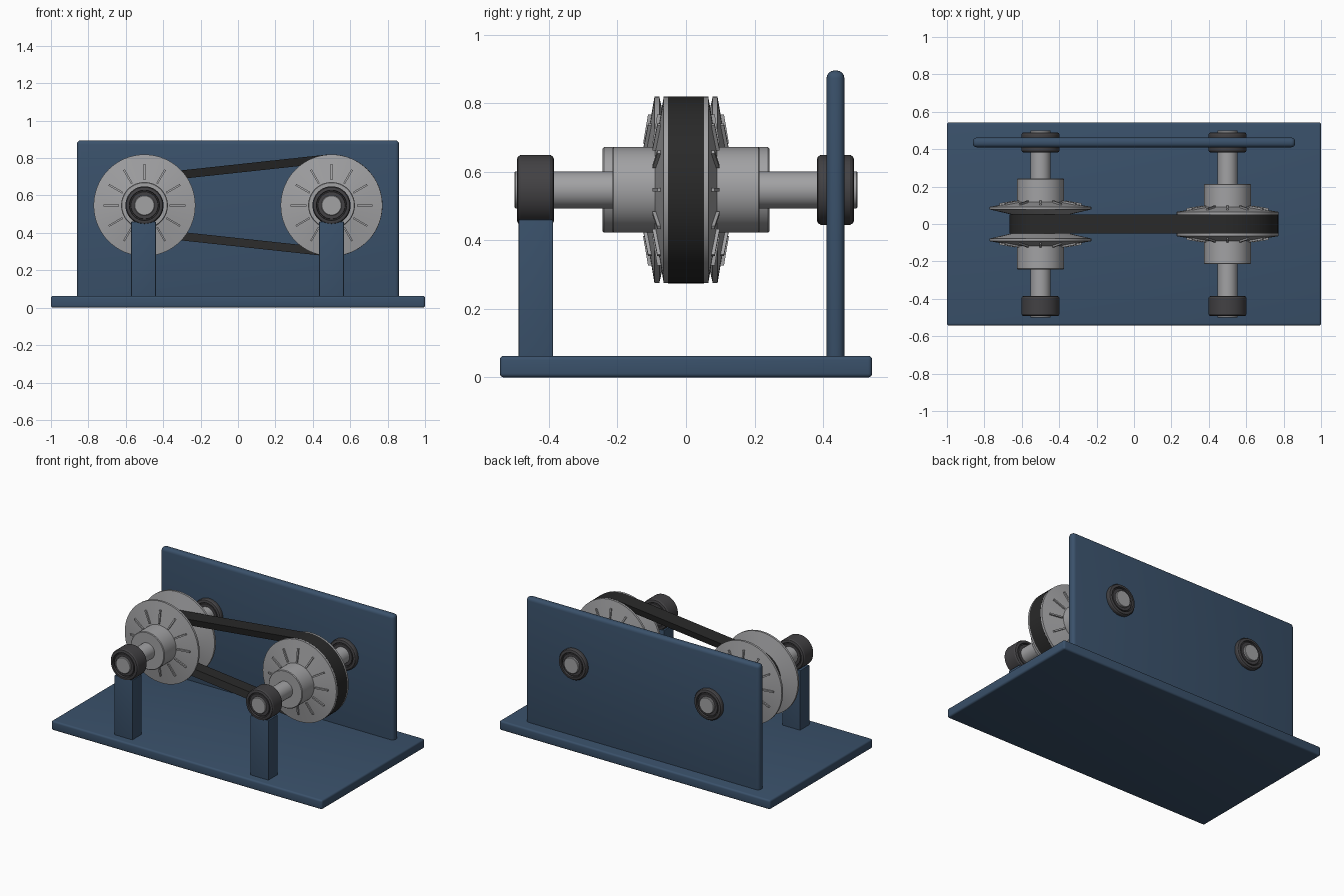
import bpy, bmesh, math
from mathutils import Vector

if "Cube" in bpy.data.objects:
    bpy.data.objects.remove(bpy.data.objects["Cube"])

AXIS_Z = 0.547      # shaft height
RIM = 0.272         # sheave radius
SLOPE = 0.234       # cone slope of the sheave faces


def material(name, rgb):
    m = bpy.data.materials.new(name)
    m.diffuse_color = (*rgb, 1)
    m.use_nodes = True
    m.node_tree.nodes["Principled BSDF"].inputs["Base Color"].default_value = m.diffuse_color
    return m


BLUE = material("frame blue", (0.042, 0.082, 0.145))
STEEL = material("steel grey", (0.36, 0.36, 0.37))
BEARING = material("bearing dark grey", (0.055, 0.053, 0.057))
RUBBER = material("belt black", (0.022, 0.022, 0.022))


def finish(name, bm, mat, angle=30):
    bmesh.ops.recalc_face_normals(bm, faces=bm.faces)
    me = bpy.data.meshes.new(name)
    bm.to_mesh(me)
    bm.free()
    me.materials.append(mat)
    ob = bpy.data.objects.new(name, me)
    bpy.context.collection.objects.link(ob)
    bpy.context.view_layer.objects.active = ob
    for o in bpy.context.selected_objects:
        o.select_set(False)
    ob.select_set(True)
    bpy.ops.object.shade_smooth_by_angle(angle=math.radians(angle))
    return ob


def box(name, lo, hi, bevel, mat):
    bm = bmesh.new()
    bmesh.ops.create_cube(bm, size=1)
    for v in bm.verts:
        v.co = Vector([(a + b) / 2 + (b - a) * c for a, b, c in zip(lo, hi, v.co)])
    if bevel:
        bmesh.ops.bevel(bm, geom=bm.edges[:], offset=bevel, segments=4,
                        profile=0.5, affect='EDGES')
    return finish(name, bm, mat)


def lathe(bm, x, profile, side=1, n=64):
    """Closed (y, radius) loop turned about the shaft axis at x."""
    rings = []
    for i in range(n):
        a = 2 * math.pi * i / n
        rings.append([bm.verts.new((x + r * math.cos(a), side * y, AXIS_Z + r * math.sin(a)))
                      for y, r in profile])
    k = len(profile)
    for i in range(n):
        p, q = rings[i], rings[(i + 1) % n]
        for j in range(k):
            bm.faces.new((p[j], p[(j + 1) % k], q[(j + 1) % k], q[j]))


def sheave(name, x, side, rim_y, hub_y):
    """Conical disc with hub and twelve radial ribs."""
    def back(r):
        return rim_y + 0.014 + (RIM - r) * 0.17
    bm = bmesh.new()
    lathe(bm, x, [(rim_y - SLOPE * (RIM - 0.05), 0.05), (rim_y, RIM),
                  (rim_y + 0.014, RIM), (back(0.125), 0.125),
                  (hub_y - 0.004, 0.125), (hub_y, 0.121), (hub_y, 0.05)], side)
    for i in range(12):
        a = math.pi * i / 6
        u = Vector((math.cos(a), 0, math.sin(a)))
        t = Vector((-math.sin(a), 0, math.cos(a))) * 0.005
        c = Vector((x, 0, AXIS_Z))
        ends = []
        for r in (0.135, 0.22):
            ends.append([bm.verts.new(c + u * r + t * s + Vector((0, side * (back(r) + d), 0)))
                         for s, d in ((-1, -0.005), (1, -0.005), (1, 0.01), (-1, 0.01))])
        p, q = ends
        bm.faces.new(p)
        bm.faces.new(q)
        for j in range(4):
            bm.faces.new((p[j], p[(j + 1) % 4], q[(j + 1) % 4], q[j]))
    finish(name, bm, STEEL)


def bearing(name, x, y, side):
    """Rounded bearing ring with a groove between its races."""
    h = 0.054
    half = [(h - 0.004, 0.045), (h - 0.004, 0.072), (h - 0.012, 0.074),
            (h - 0.012, 0.079), (h, 0.081), (h, 0.09), (h - 0.003, 0.097), (h - 0.011, 0.102)]
    loop = half + [(-a, r) for a, r in reversed(half)]
    bm = bmesh.new()
    lathe(bm, x, [(y + a, r) for a, r in loop], side)
    finish(name, bm, BEARING)


# Frame: base, back plate and two front posts
box("base_plate", (-1, -0.543, 0), (1, 0.543, 0.063), 0.012, BLUE)
box("back_plate", (-0.862, 0.41, 0.04), (0.862, 0.462, 0.895), 0.022, BLUE)
for label, x in (("left", -0.505), ("right", 0.5)):
    box(label + "_post", (x - 0.066, -0.488, 0.05), (x + 0.066, -0.388, 0.46), 0.003, BLUE)

# Shafts, bearings and paired sheaves
for label, x, rim_y, hub_y in (("left", -0.5, 0.078, 0.243), ("right", 0.5, 0.051, 0.215)):
    bm = bmesh.new()
    n = 48
    ends = [[bm.verts.new((x + r * math.cos(2 * math.pi * i / n), y,
                           AXIS_Z + r * math.sin(2 * math.pi * i / n))) for i in range(n)]
            for y, r in ((-0.5, 0.051), (-0.497, 0.054), (0.497, 0.054), (0.5, 0.051))]
    bm.faces.new(ends[0])
    bm.faces.new(ends[-1])
    for p, q in zip(ends, ends[1:]):
        for i in range(n):
            bm.faces.new((p[i], p[(i + 1) % n], q[(i + 1) % n], q[i]))
    finish(label + "_shaft", bm, STEEL)
    bearing(label + "_front_bearing", x, 0.439, -1)
    bearing(label + "_back_bearing", x, 0.436, 1)
    sheave(label + "_front_sheave", x, -1, rim_y, hub_y)
    sheave(label + "_back_sheave", x, 1, rim_y, hub_y)

# V-belt wrapped low on the left pulley and high on the right one
R_LEFT, R_RIGHT, THICK = 0.165, 0.2725, 0.045
tangent = math.acos(R_LEFT - R_RIGHT)
path = [(0.5, R_RIGHT, -tangent + 2 * tangent * i / 40) for i in range(41)]
path += [(-0.5, R_LEFT, tangent + 2 * (math.pi - tangent) * i / 32) for i in range(33)]
bm = bmesh.new()
loops = []
for cx, r, a in path:
    loops.append([bm.verts.new((cx + (r - d) * math.cos(a), y, AXIS_Z + (r - d) * math.sin(a)))
                  for d, y in ((0, -0.052), (0, 0.052), (THICK, 0.041), (THICK, -0.041))])
for i, p in enumerate(loops):
    q = loops[(i + 1) % len(loops)]
    for j in range(4):
        bm.faces.new((p[j], p[(j + 1) % 4], q[(j + 1) % 4], q[j]))
finish("drive_belt", bm, RUBBER)
